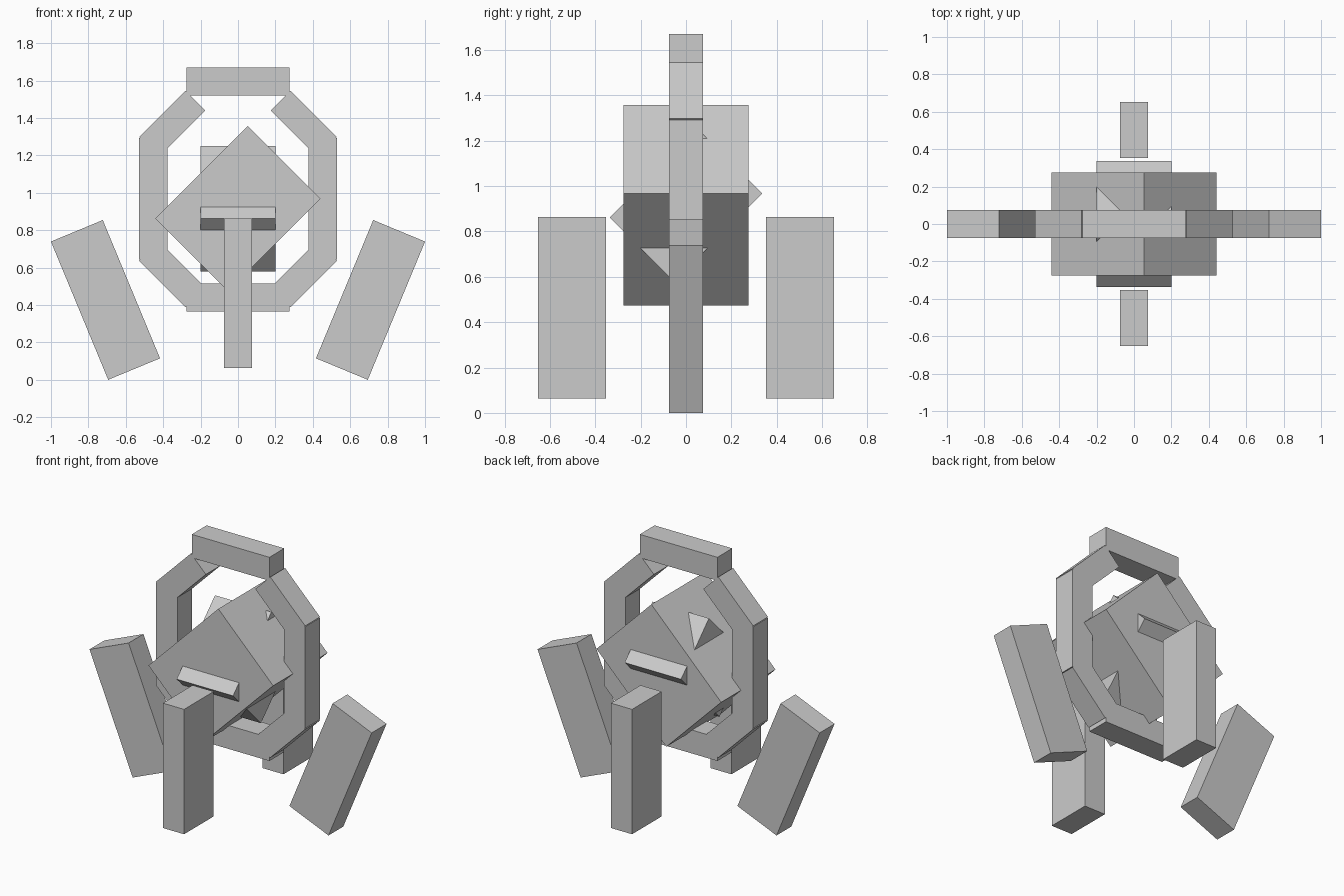
import bpy
import math

default = bpy.data.objects.get("Cube")
if default:
    bpy.data.objects.remove(default, do_unlink=True)

# Single flat grey
grey = bpy.data.materials.new("plain grey")
grey.use_nodes = True
colour = (0.6, 0.6, 0.6, 1)
grey.diffuse_color = colour
shader = next(n for n in grey.node_tree.nodes if n.type == "BSDF_PRINCIPLED")
shader.inputs["Base Color"].default_value = colour


def box(name, size, centre, tilt_x=0, tilt_y=0):
    """Add a box of the given size, tilted by degrees about x and y."""
    bpy.ops.mesh.primitive_cube_add(size=1, location=centre)
    obj = bpy.context.object
    obj.name = name
    obj.scale = size
    obj.rotation_euler = (math.radians(tilt_x), math.radians(tilt_y), 0)
    obj.data.materials.append(grey)
    return obj


BAR = 0.15        # thickness shared by the ring and legs
CORE_Z = 0.915    # height of the body centre
RING_Z = 0.967    # height of the ring's side bars

# Body: two crossed boxes on edge
box("body_core", (0.70, 0.55, 0.55), (0, 0, CORE_Z), tilt_y=-45)
box("cross_core", (0.40, 0.55, 0.40), (0, 0, CORE_Z), tilt_x=45)

# Ring: top and bottom bars
box("ring_top", (0.55, BAR, BAR), (0, 0, 1.595))
box("ring_bottom", (0.55, BAR, BAR), (0, 0, 0.44))

# Ring sides, diagonals and splayed side legs, mirrored left and right
for side, s in (("left", 1), ("right", -1)):
    box("ring_side_" + side, (BAR, BAR, 0.65), (s * 0.453, 0, RING_Z))
    for level, v in (("upper", 1), ("lower", -1)):
        box(f"ring_diagonal_{level}_{side}", (0.35, BAR, BAR),
            (s * 0.352, 0, RING_Z + v * 0.402), tilt_y=45 * s * v)
    box("side_leg_" + side, (0.30, BAR, 0.80),
        (s * 0.7085, 0, 0.427), tilt_y=22.5 * s)

# Upright legs at front and back
for end, s in (("front", -1), ("back", 1)):
    box(end + "_leg", (BAR, 0.30, 0.80), (0, s * 0.503, 0.463))
